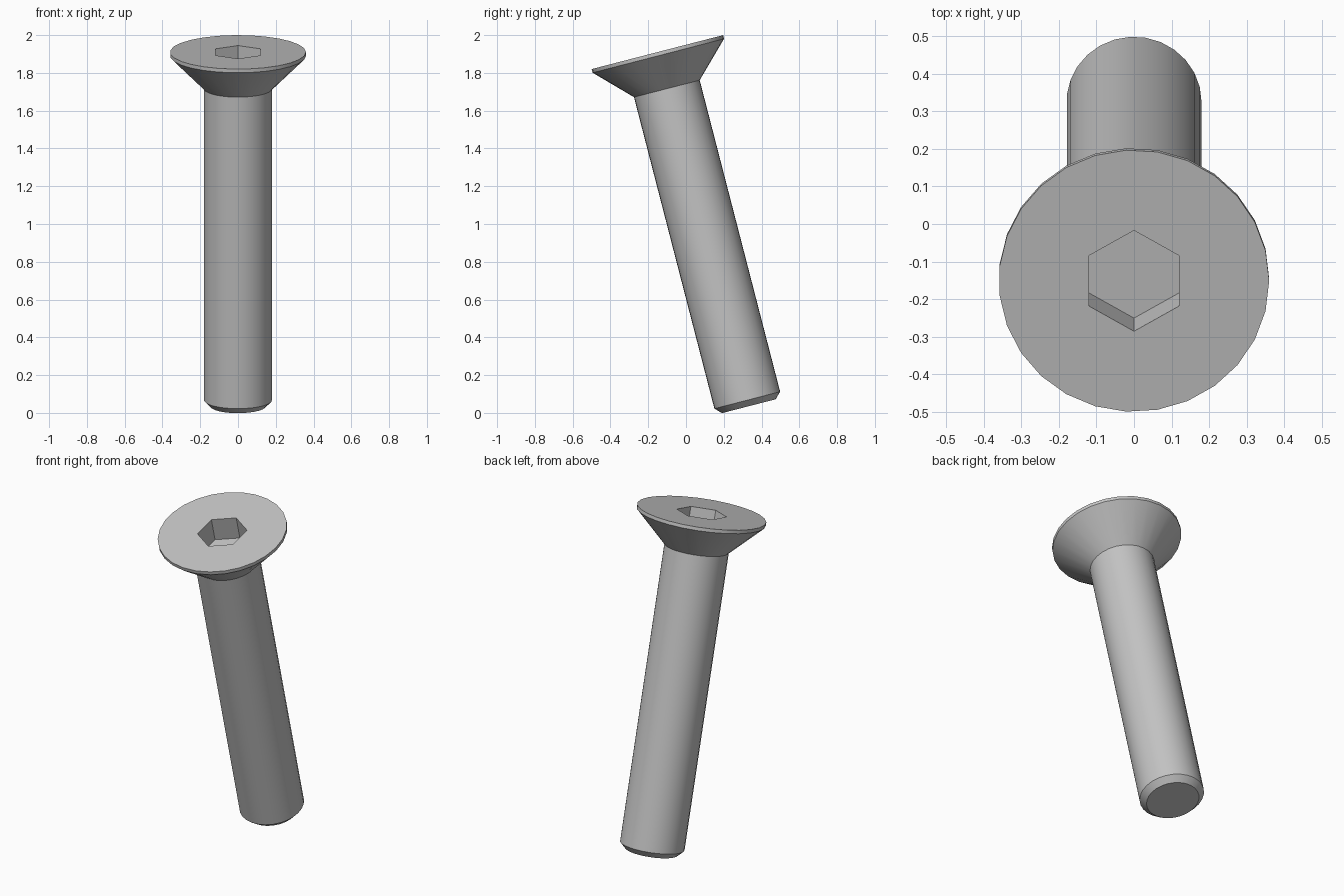
import bpy
import bmesh
from math import asin, cos, sin, pi, radians

if "Cube" in bpy.data.objects:
    bpy.data.objects.remove(bpy.data.objects["Cube"], do_unlink=True)

SIDES = 27
TILT = asin(0.25)
HEAD_R, SHANK_R, CHAMFER = 0.36, 0.18, 0.033
RIM, LENGTH = 0.02, 1.936
HEX_R, HEX_DEPTH = 0.24 / 3 ** 0.5, 0.14


def make_solid(name, profile, sides, turn=0.0):
    """Closed solid from rings (radius, height), listed top to bottom."""
    bm = bmesh.new()
    rings = []
    for r, z in profile:
        angles = [turn + 2 * pi * i / sides for i in range(sides)]
        rings.append([bm.verts.new((r * cos(a), r * sin(a), z)) for a in angles])
    for upper, lower in zip(rings, rings[1:]):
        for i in range(sides):
            j = (i + 1) % sides
            bm.faces.new((upper[i], lower[i], lower[j], upper[j]))
    bm.faces.new(rings[0])
    bm.faces.new(rings[-1][::-1])
    bmesh.ops.recalc_face_normals(bm, faces=bm.faces[:])
    mesh = bpy.data.meshes.new(name)
    bm.to_mesh(mesh)
    bm.free()
    obj = bpy.data.objects.new(name, mesh)
    bpy.context.collection.objects.link(obj)
    # Lean the solid back from its head, which sits at the origin
    obj.location = (0, HEAD_R * cos(TILT) - 0.5, 2 - HEAD_R * sin(TILT))
    obj.rotation_euler = (TILT, 0, 0)
    return obj


# Steel material
steel = bpy.data.materials.new("grey steel")
steel.use_nodes = True
colour = (0.55, 0.55, 0.55, 1)
steel.diffuse_color = colour
steel.node_tree.nodes["Principled BSDF"].inputs["Base Color"].default_value = colour

# Countersunk head, shank and chamfered tip
bolt = make_solid("countersunk_bolt", [
    (HEAD_R, 0),
    (HEAD_R, -RIM),
    (SHANK_R, -RIM - (HEAD_R - SHANK_R)),
    (SHANK_R, -LENGTH + CHAMFER),
    (SHANK_R - CHAMFER, -LENGTH),
], SIDES)
bolt.data.materials.append(steel)

# Hexagonal socket cut into the head
cutter = make_solid("socket_cutter", [(HEX_R, 0.1), (HEX_R, -HEX_DEPTH)], 6, pi / 6)
cutter.data.materials.append(steel)
cutter.hide_render = True
cut = bolt.modifiers.new("hex_socket", "BOOLEAN")
cut.operation = "DIFFERENCE"
cut.solver = "EXACT"
cut.object = cutter

bpy.ops.object.select_all(action="DESELECT")
bolt.select_set(True)
bpy.context.view_layer.objects.active = bolt
bpy.ops.object.modifier_apply(modifier=cut.name)
bpy.data.objects.remove(cutter, do_unlink=True)

# Smooth round walls with crisp edges
bpy.ops.object.shade_smooth_by_angle(angle=radians(30))
